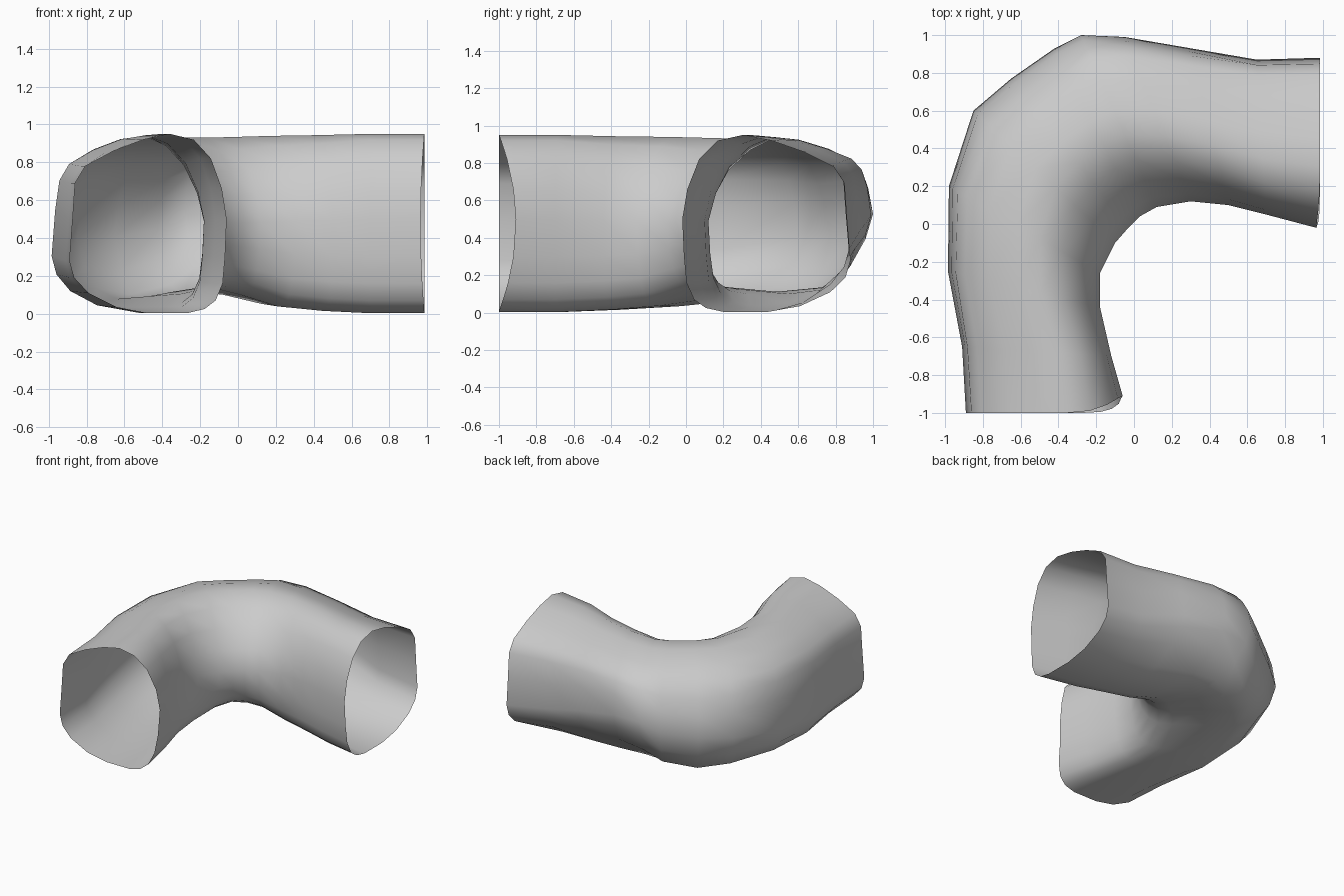
import bpy, bmesh

if "Cube" in bpy.data.objects:
    bpy.data.objects.remove(bpy.data.objects["Cube"])

# Cross-section (u: 0 = inside of bend, 1 = outside; z): open ends and elbow
END = [(0, .5), (.01, .3), (.025, .16), (.07, .07), (.14, .025), (.25, .003), (.5, .003), (.7, .035),
       (.88, .11), (.97, .19), (1, .28), (.98, .5), (.965, .69), (.9, .78), (.72, .86),
       (.53, .92), (.36, .95), (.21, .92), (.1, .82), (.03, .66)]
ELBOW = [(0, .48), (.015, .36), (.05, .26), (.1, .2), (.17, .155), (.27, .14), (.5, .13), (.72, .13),
         (.86, .21), (.95, .36), (1, .52), (.97, .64), (.92, .73), (.86, .81), (.74, .875),
         (.57, .925), (.43, .93), (.29, .86), (.16, .75), (.06, .62)]

# Stations: inner point, outer point, amount of elbow section, lift of the outer underside
STATIONS = [
    ((-.06, -1), (-.89, -1), 0, 0),
    ((-.12, -.70), (-.91, -.65), 0, 0),
    ((-.18, -.44), (-.985, -.25), .1, 0),
    ((-.18, -.26), (-.98, .20), .25, 0),
    ((-.10, -.10), (-.85, .60), .75, -.12),
    ((-.03, -.02), (-.65, .77), 1, -.25),
    ((.03, .04), (-.42, .93), .9, -.1),
    ((.12, .09), (-.28, 1.0), .7, .15),
    ((.30, .12), (-.05, .99), .25, .28),
    ((.50, .10), (.30, .93), .08, .2),
    ((.70, .05), (.65, .87), 0, .08),
    ((.985, -.02), (.985, .88), 0, 0),
]

# Tube skin, open at both ends
bm = bmesh.new()
rings = []
last = len(STATIONS) - 1
for i, (a, b, t, lift) in enumerate(STATIONS):
    ring = []
    for (u0, z0), (u1, z1) in zip(END, ELBOW):
        # The upper half takes on the elbow shape earlier than the lower half
        s = t ** .45 if z0 > .45 else t
        u, z = u0 + (u1 - u0) * s, z0 + (z1 - z0) * s
        z += lift * u ** 4 * (1 - z / .95)
        x, y = a[0] + (b[0] - a[0]) * u, a[1] + (b[1] - a[1]) * u
        # Rims are cut back slightly on the inside of the bend
        cut = max(0, 1 - ((z - .48) / .47) ** 2) if u < .36 else 0
        if i == 0:
            y += .09 * cut
        elif i == last:
            x -= .02 * cut
        ring.append(bm.verts.new((x, y, z)))
    rings.append(ring)
n = len(END)
for r, s in zip(rings, rings[1:]):
    for j in range(n):
        k = (j + 1) % n
        bm.faces.new((r[j], r[k], s[k], s[j]))

# Outward-facing normals, smooth shading
bm.normal_update()
top = max(bm.faces, key=lambda f: f.calc_center_median().z)
if top.normal.z < 0:
    bmesh.ops.reverse_faces(bm, faces=bm.faces[:])
for f in bm.faces:
    f.smooth = True
mesh = bpy.data.meshes.new("elbow_pipe")
bm.to_mesh(mesh)
bm.free()
obj = bpy.data.objects.new("elbow_pipe", mesh)
bpy.context.collection.objects.link(obj)
